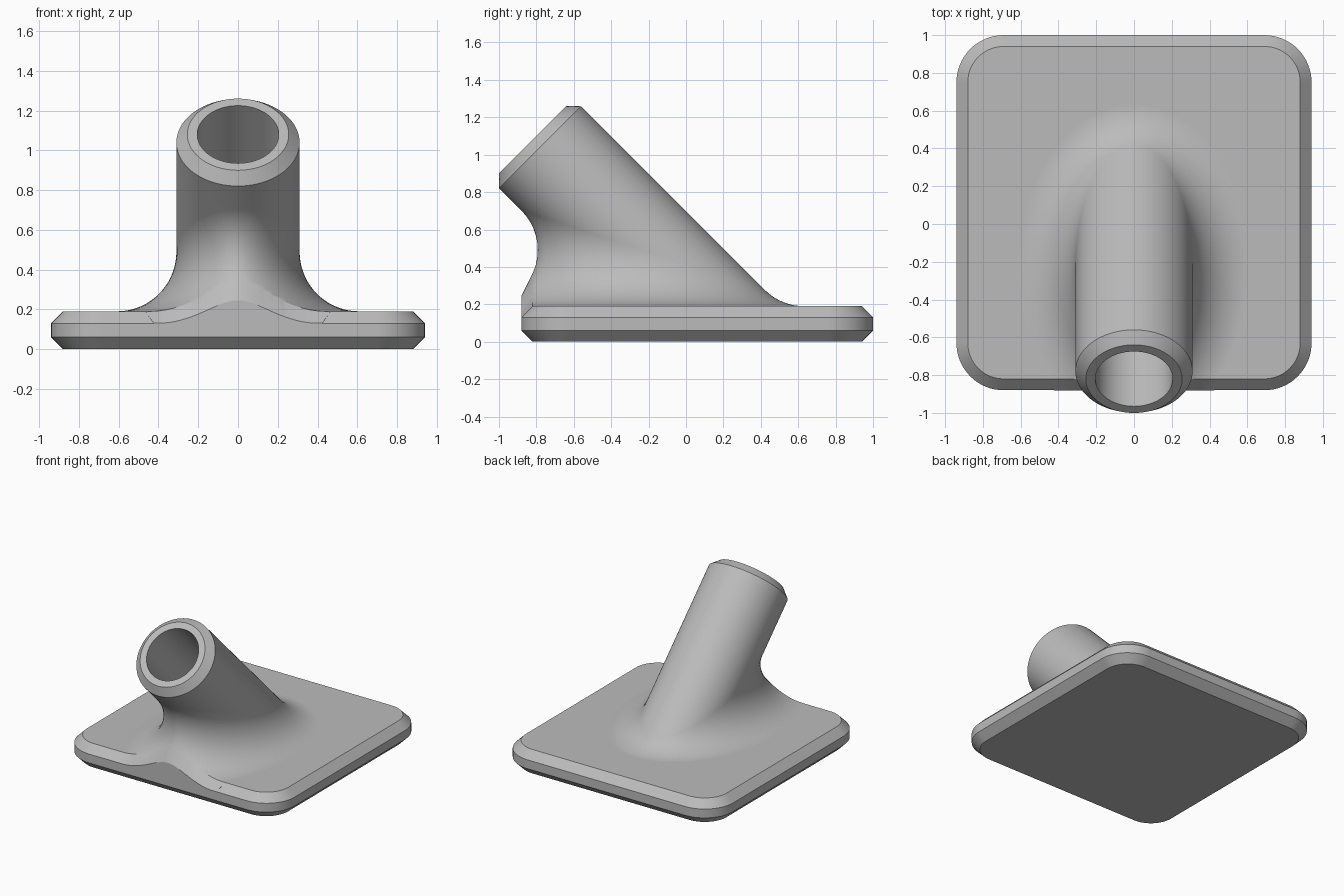
import bpy, bmesh, math
from mathutils import Vector

if "Cube" in bpy.data.objects:
    bpy.data.objects.remove(bpy.data.objects["Cube"])

TOP, CH = 0.19, 0.06              # plate thickness, chamfer
FRONT, BACK, HALF = -0.88, 1.0, 0.94
R, BORE, FIL = 0.31, 0.205, 0.30  # tube radius, bore radius, fillet radius
ZC = TOP + FIL                    # height of the rolling fillet centre
END = Vector((0, -0.82, 1.08))    # centre of the tube mouth
AX = Vector((0, -1, 1)).normalized()
UP = Vector((0, 1, 1)).normalized()
X = Vector((1, 0, 0))
N = 96

grey = bpy.data.materials.new("grey")
grey.diffuse_color = (0.50, 0.50, 0.50, 1)
grey.use_nodes = True
grey.node_tree.nodes["Principled BSDF"].inputs["Base Color"].default_value = grey.diffuse_color


def loft(name, rings):
    """Closed solid through a list of equal-length point rings."""
    bm = bmesh.new()
    vs = [[bm.verts.new(p) for p in ring] for ring in rings]
    n = len(vs[0])
    for a, b in zip(vs, vs[1:]):
        for i in range(n):
            j = (i + 1) % n
            bm.faces.new((a[i], a[j], b[j], b[i]))
    bm.faces.new(vs[0])
    bm.faces.new(vs[-1])
    bmesh.ops.recalc_face_normals(bm, faces=bm.faces)
    me = bpy.data.meshes.new(name)
    bm.to_mesh(me)
    bm.free()
    me.materials.append(grey)
    ob = bpy.data.objects.new(name, me)
    bpy.context.collection.objects.link(ob)
    return ob


def boolean(ob, tool, op):
    m = ob.modifiers.new(op, 'BOOLEAN')
    m.operation, m.object, m.solver = op, tool, 'EXACT'
    bpy.context.view_layer.objects.active = ob
    bpy.ops.object.modifier_apply(modifier=m.name)
    bpy.data.objects.remove(tool, do_unlink=True)


def radial(t):
    return X * math.cos(t) + UP * math.sin(t)


def ball_centre(t):
    """Centre of the fillet ball touching both the plate and the tube."""
    c = END + radial(t) * (R + FIL)
    return c + AX * ((ZC - c.z) / AX.z)


angles = [2 * math.pi * i / N for i in range(N)]
centres = [ball_centre(2 * math.pi * i / 720) for i in range(720)]
CY = (min(c.y for c in centres) + max(c.y for c in centres)) / 2
A, B = R + FIL, (R + FIL) * math.sqrt(2)


def height(x, y):
    """Height of the fillet above a point of the plate."""
    if (x / A) ** 2 + ((y - CY) / B) ** 2 >= 1:
        return TOP
    d = min(math.hypot(c.x - x, c.y - y) for c in centres)
    return ZC - math.sqrt(max(FIL ** 2 - d * d, 0))


# plate: rounded rectangle with chamfered top and bottom rims
def rounded_rect(inset, z):
    r, mid, pts = 0.25, (FRONT + BACK) / 2, []
    for k, (sx, sy) in enumerate(((1, 1), (-1, 1), (-1, -1), (1, -1))):
        for i in range(17):
            a = math.pi / 2 * (k + i / 16)
            pts.append((sx * (HALF - r) + (r - inset) * math.cos(a),
                        mid + sy * (HALF - r) + (r - inset) * math.sin(a), z))
    return pts


plate = loft("mounting_plate", [rounded_rect(CH, 0), rounded_rect(0, CH),
                                rounded_rect(0, TOP - CH), rounded_rect(CH, TOP)])

# slanted tube: blind bore, mouth, chamfer, side, then fillet down to the plate
def tube_ring(r, s):
    return [END + AX * s + radial(t) * r for t in angles]


rings = [tube_ring(BORE, -1.0), tube_ring(BORE, 0),
         tube_ring(0.255, 0), tube_ring(R, -0.057)]
STEPS = 18
down = Vector((0, 0, -1))
for k in range(STEPS):
    ring = []
    for t in angles:
        v = -radial(t)
        w = v.angle(down)
        f = k / STEPS
        d = (v * math.sin((1 - f) * w) + down * math.sin(f * w)) / math.sin(w)
        ring.append(ball_centre(t) + d * FIL)
    rings.append(ring)
# run the last step gently under the plate surface, then straight down
skirt = []
for p, t in zip(rings[-1], angles):
    c = ball_centre(t)
    foot = Vector((c.x, c.y, TOP))
    skirt.append(foot + (foot - p) * 0.5)
rings.append(skirt)
rings.append([Vector((p.x, p.y, 0.075)) for p in skirt])
tube = loft("slanted_tube", rings)

# trim the fillet at the front rim, with the chamfer following its rise
E = 0.0005
sections = []
for i in range(81):
    x = -0.8 + i * 0.02
    h0, h1 = height(x, FRONT), height(x, FRONT + CH)
    low = h0 - CH + 0.3 * (h0 - TOP)
    sections.append([(x, FRONT - E, -0.1), (x, FRONT - E, low + E),
                     (x, FRONT + CH - E, h1 + E), (x, FRONT + CH - E, 0.5),
                     (x, -1.6, 0.5), (x, -1.6, -0.1)])
trim = loft("front_trim", sections)
boolean(tube, trim, 'DIFFERENCE')
boolean(plate, tube, 'UNION')
plate.name = "tube_mount"

# smooth shading with crisp rims
bpy.ops.object.select_all(action='DESELECT')
plate.select_set(True)
bpy.context.view_layer.objects.active = plate
bpy.ops.object.shade_smooth_by_angle(angle=math.radians(25))
wn = plate.modifiers.new("even_normals", 'WEIGHTED_NORMAL')
wn.keep_sharp = True
